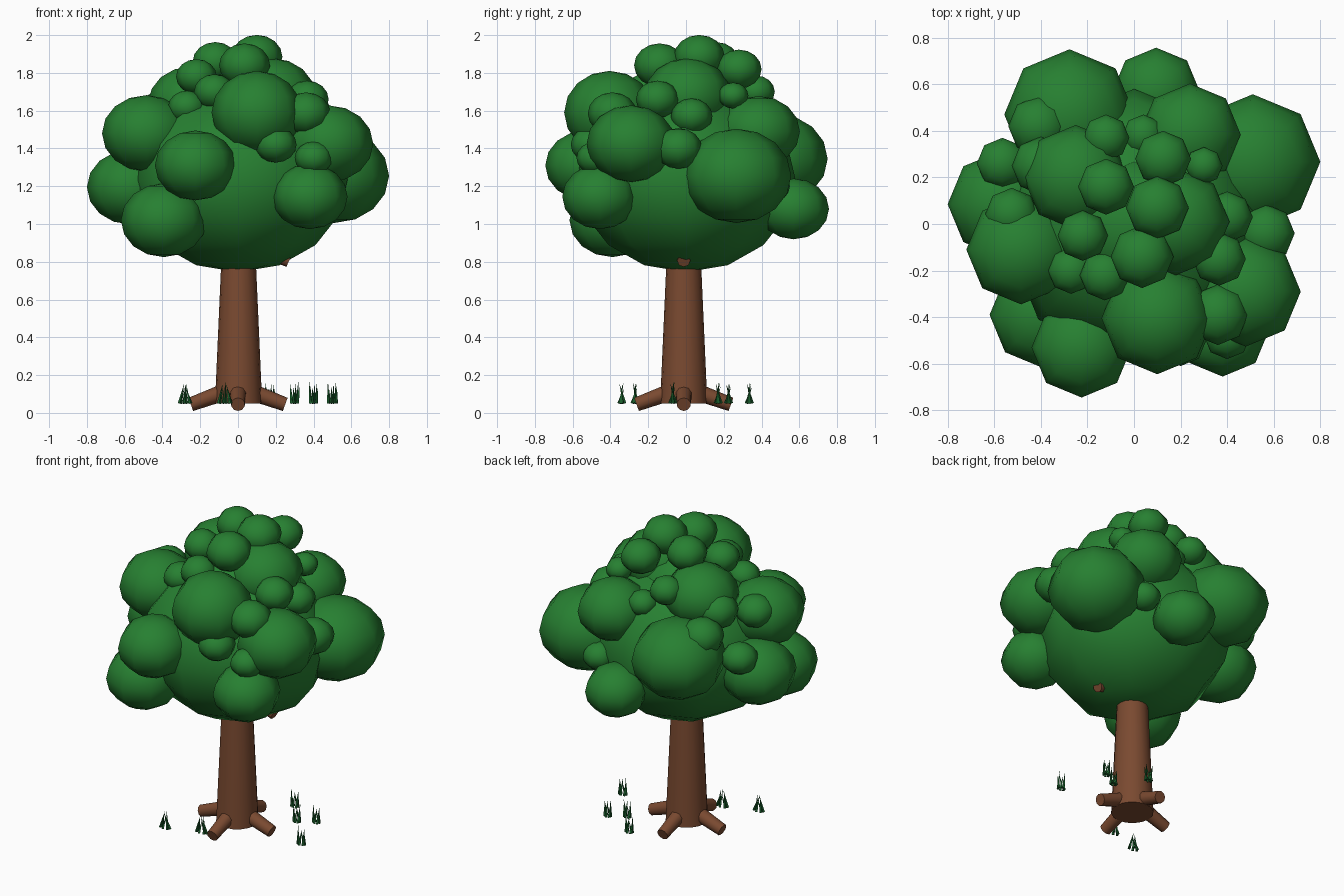
import bpy, math, random
from mathutils import Vector

random.seed(4)


def material(name, rgb):
    m = bpy.data.materials.new(name)
    m.diffuse_color = (*rgb, 1)
    return m


LEAF = material("leaf green", (0.020, 0.215, 0.031))
BARK = material("bark brown", (0.195, 0.068, 0.030))
GRASS = material("grass green", (0.010, 0.115, 0.025))


def finish(name, mat):
    ob = bpy.context.object
    ob.name = name
    ob.data.materials.append(mat)
    bpy.ops.object.shade_smooth_by_angle(angle=math.radians(50))
    return ob


def ball(name, x, y, z, r, squash=0.86, mat=LEAF):
    bpy.ops.mesh.primitive_uv_sphere_add(segments=8, ring_count=8, radius=r, location=(x, y, z))
    ob = bpy.context.object
    ob.scale = (1, 1, squash)
    bpy.ops.object.transform_apply(location=False, rotation=False, scale=True)
    return finish(name, mat)


def rod(name, a, b, r1, r2, sides, mat):
    a, b = Vector(a), Vector(b)
    d = b - a
    bpy.ops.mesh.primitive_cone_add(vertices=sides, radius1=r1, radius2=r2, depth=d.length,
                                    location=(a + b) / 2,
                                    rotation=d.to_track_quat('Z', 'Y').to_euler())
    return finish(name, mat)


# Trunk, four roots and a branch stub just breaking the crown
CY = -0.012
rod("trunk", (0.003, CY, 0.05), (0.003, CY, 0.95), 0.125, 0.085, 16, BARK)
for i in range(4):
    c, s = round(math.cos(i * math.pi / 2)), round(math.sin(i * math.pi / 2))
    rod("root", (0.05 * c, CY + 0.05 * s, 0.118), (0.25 * c, CY + 0.25 * s, 0.045),
        0.046, 0.037, 10, BARK)
rod("branch_stub", (0.05, CY, 0.9), (0.27, CY, 0.805), 0.04, 0.035, 8, BARK)

# Crown core
ball("crown_core", 0, 0, 1.235, 0.58, 0.845)
ball("crown_upper_core", 0.0, 0.0, 1.55, 0.30)

# Large leaf clumps: x, y, z, radius
for c in [
    (-0.277, 0.47, 1.345, 0.28), (0.095, 0.57, 1.08, 0.187), (0.24, 0.385, 1.49, 0.218),
    (0.51, 0.267, 1.255, 0.29), (-0.57, 0.085, 1.195, 0.23), (-0.485, -0.11, 1.48, 0.235),
    (-0.393, -0.39, 1.02, 0.227), (-0.225, -0.53, 1.31, 0.215), (0.48, -0.29, 1.425, 0.236),
    (0.38, -0.455, 1.145, 0.2), (-0.25, 0.2, 1.64, 0.225), (0.18, 0.01, 1.68, 0.23),
]:
    ball("large_leaf_clump", *c)
ball("large_leaf_clump", 0.1, -0.405, 1.59, 0.24, 0.92)

# Small leaf clumps
for c in [
    (0.40, -0.48, 1.35, 0.10), (0.36, -0.39, 1.585, 0.13), (0.20, -0.50, 1.42, 0.11),
    (0.365, -0.15, 1.66, 0.115), (0.40, 0.03, 1.57, 0.11), (0.565, -0.04, 1.40, 0.125),
    (0.10, 0.07, 1.885, 0.135), (-0.12, 0.16, 1.86, 0.12), (0.125, 0.28, 1.82, 0.12),
    (0.035, -0.14, 1.84, 0.135), (-0.22, -0.05, 1.78, 0.108), (-0.125, -0.22, 1.70, 0.108),
    (-0.525, 0.04, 1.55, 0.115), (-0.565, 0.26, 1.34, 0.11), (-0.41, 0.42, 1.50, 0.13),
    (-0.40, 0.25, 1.60, 0.125), (-0.12, 0.37, 1.70, 0.10), (0.04, 0.38, 1.58, 0.09),
    (0.30, 0.25, 1.68, 0.08), (-0.27, -0.20, 1.62, 0.10), (0.30, 0.45, 1.20, 0.10),
]:
    ball("small_leaf_clump", *c)

# Grass tufts: x, y, base half width, tip half width
for x, y, wb, wt in [
    (-0.28, -0.34, 0.032, 0.006), (-0.07, -0.27, 0.035, 0.012), (0.50, -0.07, 0.022, 0.025),
    (0.30, 0.17, 0.018, 0.026), (0.17, 0.335, 0.020, 0.028), (0.40, 0.225, 0.018, 0.024),
]:
    for k in range(6):
        a = k * math.pi / 3 + 0.3
        c, s = math.cos(a), math.sin(a)
        top = 0.16 if k % 2 else 0.135
        rod("grass_blade", (x + wb * c, y + 0.016 * s, 0.05),
            (x + wt * c, y - 0.012 * s, top + random.uniform(-0.01, 0.005)),
            0.009, 0.0005, 4, GRASS)
